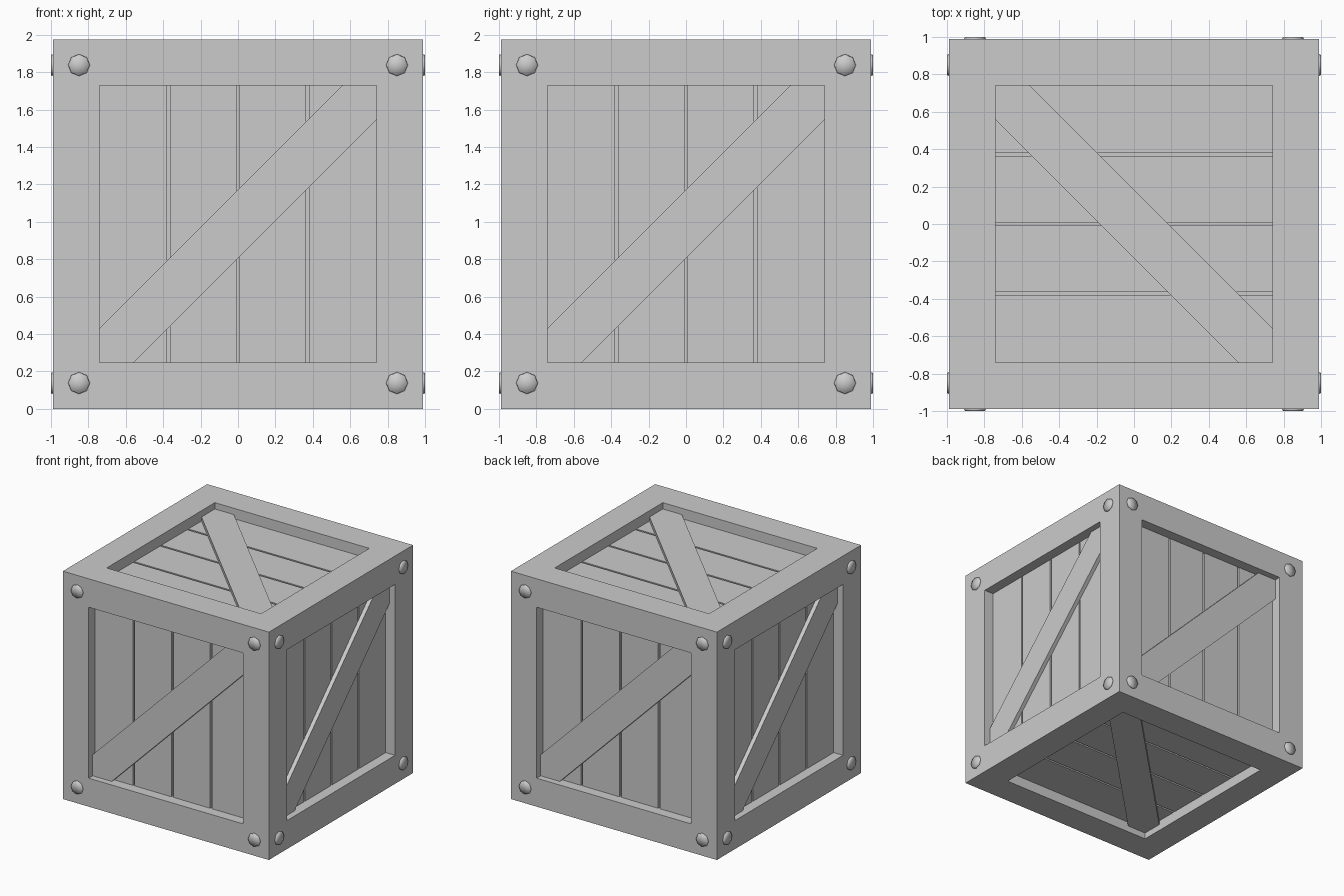
import bpy, bmesh
from math import radians
from mathutils import Matrix, Vector

if "Cube" in bpy.data.objects:
    bpy.data.objects.remove(bpy.data.objects["Cube"])

H = 0.988        # half size of crate
I = 0.741        # half size of panel opening
PLANK = 0.09     # recess of plank surface
GROOVE = 0.112   # recess of groove floor
BRACE = 0.055    # recess of brace surface
CENTRE = Matrix.Translation((0, 0, H))


def finish(name, bm, matrix=CENTRE):
    bmesh.ops.transform(bm, matrix=matrix, verts=bm.verts)
    bmesh.ops.recalc_face_normals(bm, faces=bm.faces)
    mesh = bpy.data.meshes.new(name)
    bm.to_mesh(mesh)
    bm.free()
    obj = bpy.data.objects.new(name, mesh)
    bpy.context.collection.objects.link(obj)
    return obj


def prism(bm, points, z0, z1):
    face = bm.faces.new([bm.verts.new((x, y, z0)) for x, y in points])
    ext = bmesh.ops.extrude_face_region(bm, geom=[face])["geom"]
    verts = [g for g in ext if isinstance(g, bmesh.types.BMVert)]
    bmesh.ops.translate(bm, vec=(0, 0, z1 - z0), verts=verts)


def rot(deg, axis):
    return Matrix.Rotation(radians(deg), 4, axis)


# Frame: cube with a recessed square opening on each face
bm = bmesh.new()
bmesh.ops.create_cube(bm, size=2 * H)
panels = list(bm.faces)
bmesh.ops.inset_individual(bm, faces=panels, thickness=H - I, use_even_offset=True)
for f in bmesh.ops.extrude_discrete_faces(bm, faces=panels)["faces"]:
    c = f.calc_center_median()
    bmesh.ops.translate(bm, vec=-c.normalized() * GROOVE, verts=f.verts)
finish("frame", bm)

# Each side in local axes: x right, y up, z outward
front = rot(90, 'X')
right = rot(90, 'Z') @ front
sides = {
    "front": front,
    "right": right,
    "back": rot(180, 'Z') @ front,
    "left": rot(270, 'Z') @ front,
    "top": rot(-90, 'Y') @ right,
    "bottom": rot(90, 'Y') @ right,
}

for side, m in sides.items():
    m = CENTRE @ m

    # Four planks with narrow grooves between
    bm = bmesh.new()
    w, gap = I / 2, 0.008
    for i in range(4):
        a = -I + i * w + (gap if i else 0)
        b = -I + (i + 1) * w - (gap if i < 3 else 0)
        prism(bm, [(a, -I), (b, -I), (b, I), (a, I)], H - GROOVE, H - PLANK)
    finish(side + "_planks", bm, m)

    # Diagonal brace with square-cornered ends
    bm = bmesh.new()
    k = 0.558
    prism(bm, [(-I, -I), (-k, -I), (I, k), (I, I), (k, I), (-I, -k)],
          H - PLANK, H - BRACE)
    finish(side + "_brace", bm, m)

    # Corner bolts on the four upright sides
    if side in ("top", "bottom"):
        continue
    bm = bmesh.new()
    for x in (-0.85, 0.85):
        for y in (-0.85, 0.85):
            bmesh.ops.create_cone(
                bm, cap_ends=True, cap_tris=True, segments=8,
                radius1=0.06, radius2=0.054, depth=0.016,
                matrix=Matrix.Translation((x, y, H + 0.004)))
    for f in bm.faces:
        f.smooth = True
    finish(side + "_bolts", bm, m)
